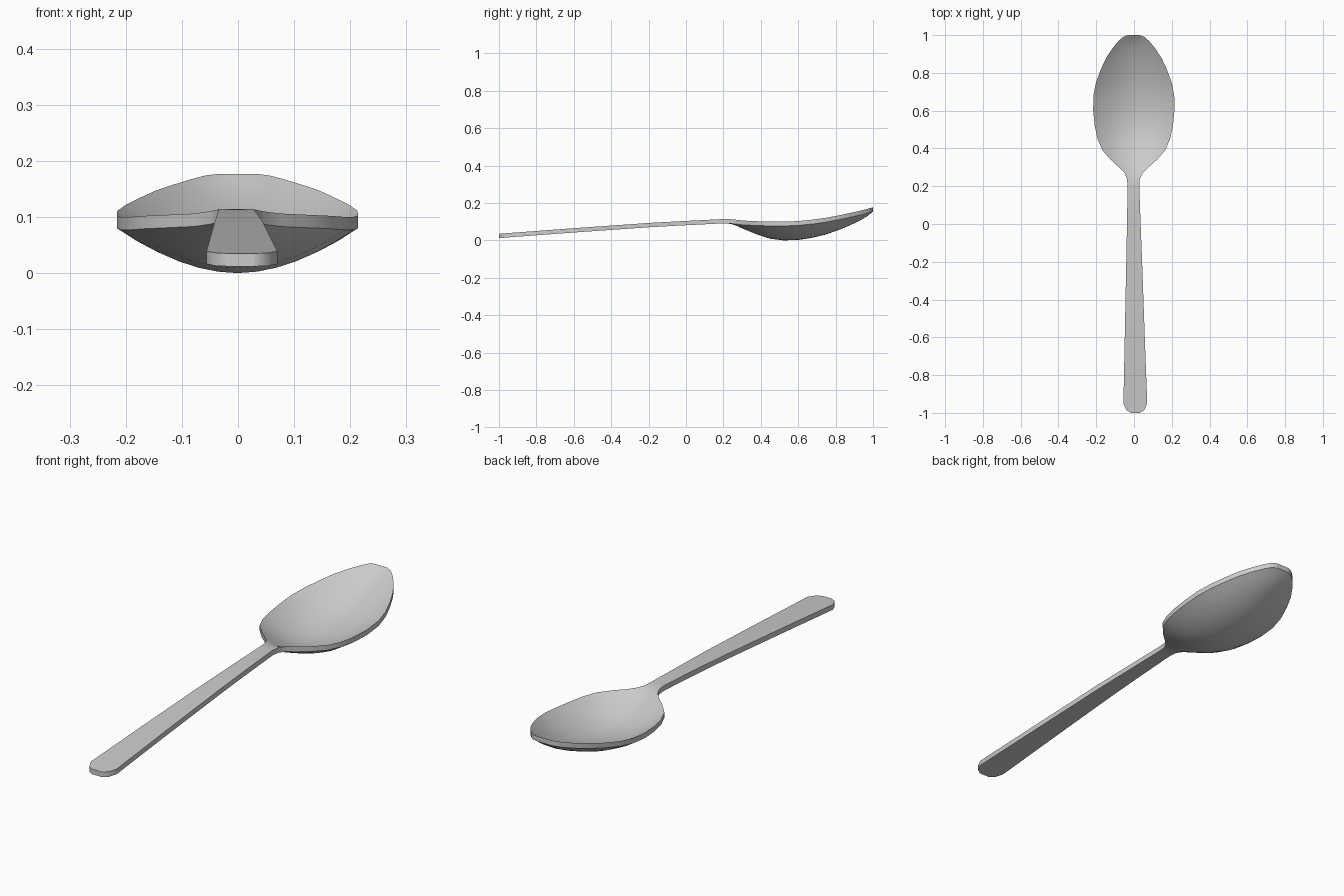
import bpy, bmesh

if "Cube" in bpy.data.objects:
    bpy.data.objects.remove(bpy.data.objects["Cube"])

THICK = 0.023
COLS = 12

# stations: y, centre x, half width, rim top z, bowl depth
STATIONS = [
    (-1.0, .007, .024, .035, 0), (-.985, .007, .047, .036, 0),
    (-.95, .007, .063, .039, 0), (-.6, .004, .053, .065, 0),
    (-.2, .001, .042, .093, 0), (0, -.001, .036, .104, 0),
    (.2, -.003, .031, .114, 0), (.24, -.003, .034, .113, .002),
    (.27, -.002, .048, .110, .009), (.30, -.001, .078, .106, .019),
    (.34, -.001, .122, .104, .033), (.39, -.001, .166, .102, .051),
    (.45, -.001, .192, .100, .068), (.52, -.001, .207, .100, .077),
    (.60, -.001, .215, .103, .078), (.68, -.001, .214, .111, .073),
    (.75, -.001, .200, .121, .066), (.82, -.001, .174, .134, .054),
    (.88, -.001, .146, .147, .042), (.93, -.001, .113, .158, .029),
    (.97, -.001, .080, .168, .015), (.99, -.001, .057, .174, .005),
    (1.0, -.001, .032, .177, 0),
]


def section(bm, y, cx, hw, z, depth, drop):
    """One row of vertices across the spoon, dished by depth."""
    row = []
    for i in range(COLS + 1):
        u = 2 * i / COLS - 1
        dish = depth * (1 - abs(u) ** 1.9)
        row.append(bm.verts.new((cx + hw * u, y, z - dish - drop)))
    return row


# spoon body: handle and bowl lofted as one closed shell
bm = bmesh.new()
top = [section(bm, *s, 0) for s in STATIONS]
bottom = [section(bm, *s, THICK) for s in STATIONS]
for j in range(len(STATIONS) - 1):
    for i in range(COLS):
        bm.faces.new((top[j][i], top[j][i + 1], top[j + 1][i + 1], top[j + 1][i]))
        bm.faces.new((bottom[j][i], bottom[j + 1][i], bottom[j + 1][i + 1], bottom[j][i + 1]))
    for i in (0, COLS):
        bm.faces.new((top[j][i], top[j + 1][i], bottom[j + 1][i], bottom[j][i]))
# end edges
for j in (0, -1):
    for i in range(COLS):
        bm.faces.new((top[j][i], bottom[j][i], bottom[j][i + 1], top[j][i + 1]))
bmesh.ops.recalc_face_normals(bm, faces=bm.faces)

mesh = bpy.data.meshes.new("spoon")
bm.to_mesh(mesh)
bm.free()
spoon = bpy.data.objects.new("spoon", mesh)
bpy.context.collection.objects.link(spoon)
bpy.context.view_layer.objects.active = spoon
spoon.select_set(True)
bpy.ops.object.shade_smooth_by_angle(angle=0.6)
